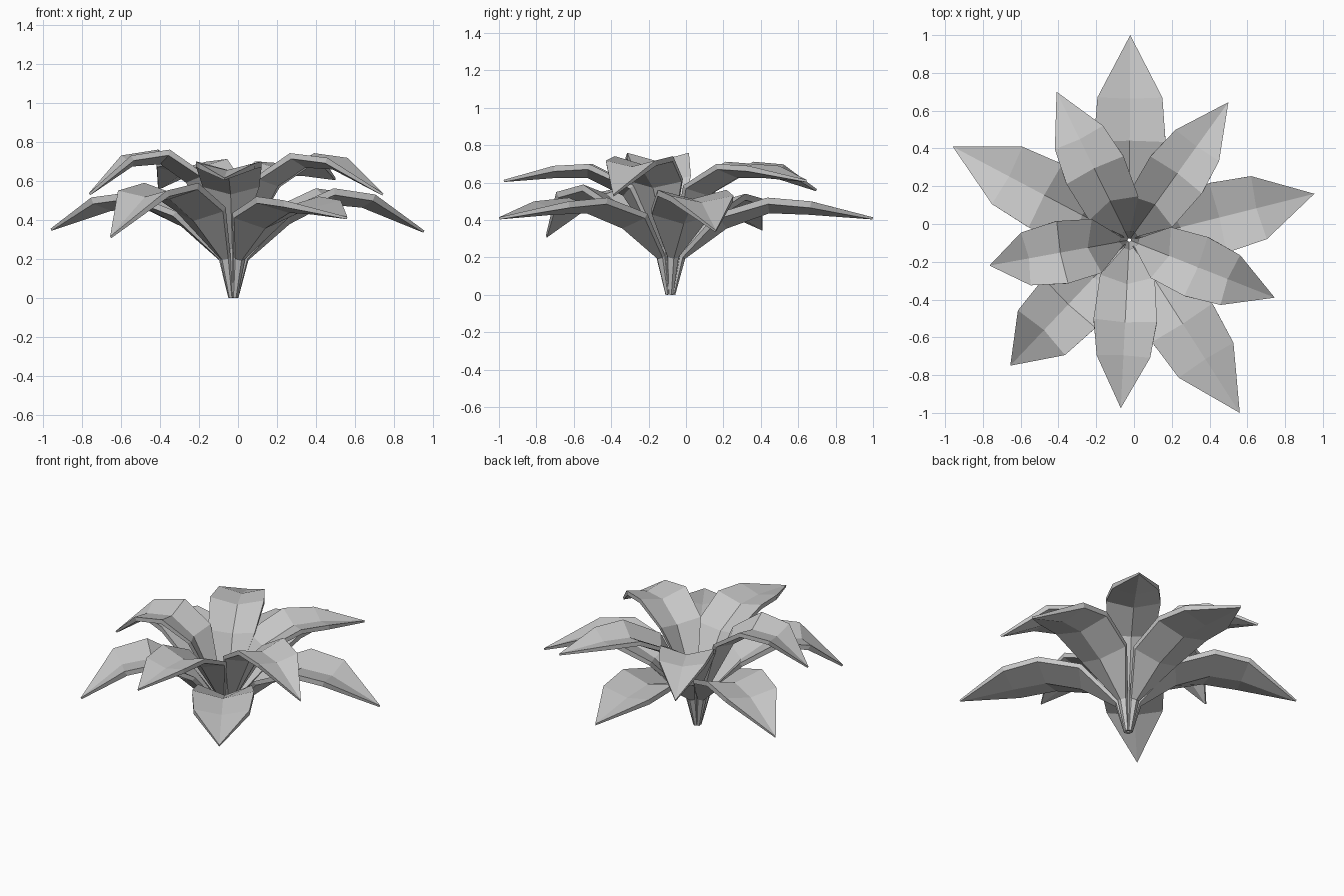
import bpy, bmesh, math
from mathutils import Vector

cube = bpy.data.objects.get("Cube")
if cube:
    bpy.data.objects.remove(cube)

# Single leaf colour
leaf_grey = bpy.data.materials.new("leaf_grey")
leaf_grey.use_nodes = True
COLOUR = (0.58, 0.58, 0.58, 1)
leaf_grey.diffuse_color = COLOUR
leaf_grey.node_tree.nodes["Principled BSDF"].inputs["Base Color"].default_value = COLOUR

CENTRE = Vector((-0.025, -0.085, 0))
UP = Vector((0, 0, 1))

# Leaf stations: (radius, height) flat, (radius, height) fully curled,
# half width, fold depth ratio, thickness
LOWER = [
    ((0.008, 0.004), (0.008, 0.004), 0.012, 0.5, 0.014),
    ((0.05, 0.21), (0.05, 0.21), 0.03, 0.5, 0.02),
    ((0.25, 0.435), (0.23, 0.465), 0.165, 0.4, 0.03),
    ((0.52, 0.52), (0.46, 0.59), 0.19, 0.26, 0.035),
    ((0.755, 0.50), (0.676, 0.55), 0.172, 0.22, 0.035),
]
UPPER = [
    ((0.005, 0.004), (0.005, 0.004), 0.01, 0.5, 0.012),
    ((0.04, 0.26), (0.04, 0.26), 0.025, 0.5, 0.02),
    ((0.19, 0.585), (0.175, 0.635), 0.145, 0.4, 0.025),
    ((0.425, 0.70), (0.36, 0.76), 0.168, 0.28, 0.03),
    ((0.617, 0.69), (0.557, 0.73), 0.142, 0.25, 0.03),
]


def make_leaf(name, stations, tip, curl):
    """Folded blade with a V section, swept from the stem to the tip."""
    reach = Vector(tip) - CENTRE
    out = Vector((reach.x, reach.y, 0)).normalized()
    side = UP.cross(out)
    points = [Vector(a).lerp(Vector(b), curl) for a, b, *_ in stations]
    points.append(Vector((math.hypot(reach.x, reach.y), tip[2])))
    shape = [s[2:] for s in stations] + [(0, 0, 0.012)]

    bm = bmesh.new()
    rings = []
    for i, (p, (half, fold, thick)) in enumerate(zip(points, shape)):
        run = points[min(i + 1, len(points) - 1)] - points[max(i - 1, 0)]
        normal = (UP * run.x - out * run.y).normalized()
        edge = CENTRE + out * p.x + UP * p.y
        top = [edge + side * half, edge - normal * half * fold, edge - side * half]
        under = [v - normal * thick for v in reversed(top)]
        rings.append([bm.verts.new(v) for v in top + under])
    for a, b in zip(rings, rings[1:]):
        for k in range(len(a)):
            n = (k + 1) % len(a)
            bm.faces.new((a[k], a[n], b[n], b[k]))
    bm.faces.new(rings[0])
    bmesh.ops.remove_doubles(bm, verts=bm.verts, dist=0.0005)
    bmesh.ops.recalc_face_normals(bm, faces=bm.faces)

    mesh = bpy.data.meshes.new(name)
    bm.to_mesh(mesh)
    bm.free()
    mesh.materials.append(leaf_grey)
    bpy.context.collection.objects.link(bpy.data.objects.new(name, mesh))


# Lower whorl: tip position and curl
make_leaf("lower_leaf_back", LOWER, (-0.02, 1.0, 0.415), 0)
make_leaf("lower_leaf_left", LOWER, (0.955, 0.16, 0.345), 0.6)
make_leaf("lower_leaf_front_left", LOWER, (0.56, -1.0, 0.415), 0)
make_leaf("lower_leaf_front_right", LOWER, (-0.655, -0.75, 0.315), 1)
make_leaf("lower_leaf_right", LOWER, (-0.96, 0.41, 0.355), 0.3)

# Upper whorl, set between the lower leaves
make_leaf("upper_leaf_back_left", UPPER, (0.50, 0.645, 0.615), 0)
make_leaf("upper_leaf_left", UPPER, (0.745, -0.39, 0.535), 0.7)
make_leaf("upper_leaf_front", UPPER, (-0.07, -0.975, 0.615), 0)
make_leaf("upper_leaf_right", UPPER, (-0.765, -0.22, 0.535), 1)
make_leaf("upper_leaf_back_right", UPPER, (-0.41, 0.70, 0.565), 0.2)
